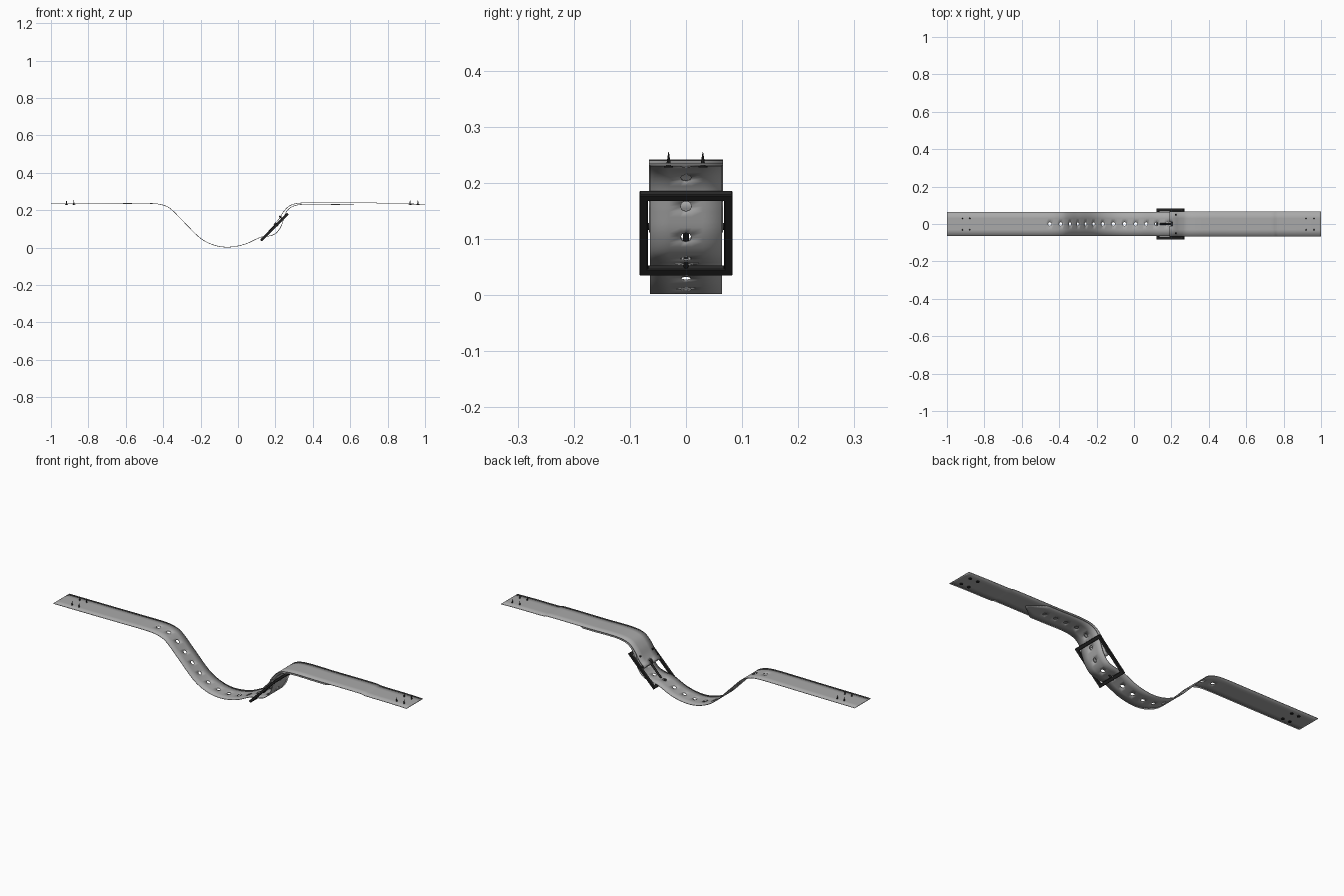
import bpy, bmesh, math
from mathutils import Vector, Matrix

if "Cube" in bpy.data.objects:
    bpy.data.objects.remove(bpy.data.objects["Cube"])


def material(name, value):
    m = bpy.data.materials.new(name)
    m.use_nodes = True
    colour = (value, value, value, 1)
    m.diffuse_color = colour
    m.node_tree.nodes["Principled BSDF"].inputs["Base Color"].default_value = colour
    return m


GREY = material("grey strap", 0.4)
DARK = material("dark metal", 0.02)


def finish(bm, name, mat, smooth=True):
    bmesh.ops.recalc_face_normals(bm, faces=bm.faces)
    me = bpy.data.meshes.new(name)
    bm.to_mesh(me)
    bm.free()
    me.materials.append(mat)
    ob = bpy.data.objects.new(name, me)
    bpy.context.collection.objects.link(ob)
    if smooth:
        bpy.ops.object.select_all(action='DESELECT')
        ob.select_set(True)
        bpy.context.view_layer.objects.active = ob
        bpy.ops.object.shade_smooth_by_angle(angle=math.radians(35))
    return ob


def smooth_path(points):
    """Chord-length cubic through the points, with cumulative length."""
    p = [Vector(q) for q in points]
    tan = []
    for i in range(len(p)):
        a, b = p[max(i - 1, 0)], p[min(i + 1, len(p) - 1)]
        tan.append((b - a).normalized())
    out = []
    for i in range(len(p) - 1):
        h = (p[i + 1] - p[i]).length
        for k in range(24):
            t = k / 24
            out.append((2*t**3 - 3*t*t + 1) * p[i] + (t**3 - 2*t*t + t) * h * tan[i]
                       + (3*t*t - 2*t**3) * p[i + 1] + (t**3 - t*t) * h * tan[i + 1])
    out.append(p[-1])
    dist = [0.0]
    for a, b in zip(out, out[1:]):
        dist.append(dist[-1] + (b - a).length)
    return out, dist


def at_length(path, s):
    pts, dist = path
    for i in range(len(pts) - 1):
        if s <= dist[i + 1]:
            return pts[i].lerp(pts[i + 1], (s - dist[i]) / (dist[i + 1] - dist[i]))
    return pts[-1]


def strap(name, points, half_width, holes=(), slot=None, tip=0.0):
    """Flat grid with punched holes, then bent along the path."""
    path = smooth_path(points)
    total = path[1][-1]
    step = 0.01
    n = int(total / step)
    rows = [-half_width, -0.03, -0.01, 0, 0.01, 0.03, half_width]
    bm = bmesh.new()
    grid = []
    for i in range(n + 1):
        s = total if i == n else i * step
        taper = min(1, (total - s) / tip + 0.04) if tip else 1
        grid.append([bm.verts.new((s, y * taper, 0)) for y in rows])
    for a, b in zip(grid, grid[1:]):
        for j in range(len(rows) - 1):
            bm.faces.new((a[j], b[j], b[j + 1], a[j + 1]))
    # octagonal punched holes
    centres = []
    for h in holes:
        i = round(h / step)
        if 1 < i < n - 1:
            centre = grid[i][3]
            for di in (-1, 1):
                for j in (2, 4):
                    v = grid[i + di][j]
                    v.co = centre.co + (v.co - centre.co) * 0.707
            centres.append(centre)
    bmesh.ops.delete(bm, geom=centres, context='VERTS')
    # slot for the prong
    if slot:
        cut = [f for f in bm.faces if abs(f.calc_center_median().y) < 0.01
               and slot[0] < f.calc_center_median().x < slot[1]]
        bmesh.ops.delete(bm, geom=cut, context='FACES')
    for v in bm.verts:
        q = at_length(path, v.co.x)
        v.co = (q.x, v.co.y, q.y)
    ob = finish(bm, name, GREY)
    mod = ob.modifiers.new("thickness", 'SOLIDIFY')
    mod.thickness = 0.003
    mod.offset = 0
    return path


def rod(name, a, b, r1, r2, sides=12):
    a, b = Vector(a), Vector(b)
    bm = bmesh.new()
    bmesh.ops.create_cone(bm, cap_ends=True, segments=sides, radius1=r1, radius2=r2,
                          depth=(b - a).length)
    turn = (b - a).to_track_quat('Z', 'Y').to_matrix().to_4x4()
    bmesh.ops.transform(bm, verts=bm.verts, matrix=Matrix.Translation((a + b) / 2) @ turn)
    return finish(bm, name, DARK)


# Punched strap: hangs low, weaves through the buckle, ends in a pointed tail
strap("punched_strap",
      [(-1, .234), (-.75, .235), (-.6, .236), (-.46, .236), (-.41, .23), (-.366, .212),
       (-.297, .145), (-.2, .05), (-.126, .013), (-.05, .003), (.035, .018), (.12, .055),
       (.165, .062), (.2, .075), (.228, .11), (.243, .15), (.257, .189), (.287, .218),
       (.34, .231), (.48, .231), (.62, .230)],
      0.064, holes=[0.55 + 0.06 * k for k in range(20)], tip=0.08)

# Buckle strap: runs down to the centre bar and folds back under it
fold = [(1, .232), (.9, .234), (.76, .235), (.745, .239), (.5, .239), (.34, .239),
        (.28, .226), (.245, .194), (.222, .157), (.205, .136), (.194, .129), (.193, .118),
        (.204, .113), (.214, .119), (.224, .14), (.235, .167)]
bend = sum((Vector(a) - Vector(b)).length for a, b in zip(fold[:11], fold[1:11]))
strap("buckle_strap", fold, 0.066, slot=(bend - 0.015, bend + 0.035))

# Buckle frame: rectangular ring tilted 45 degrees
bm = bmesh.new()
outer, inner = (0.102, 0.083), (0.086, 0.068)
corners = [(-1, -1), (1, -1), (1, 1), (-1, 1)]
rings = [[bm.verts.new((sx * size[0], sy * size[1], z)) for sx, sy in corners]
         for size, z in ((outer, -.006), (outer, .006), (inner, .006), (inner, -.006))]
for a, b in zip(rings, rings[1:] + rings[:1]):
    for i in range(4):
        j = (i + 1) % 4
        bm.faces.new((a[i], a[j], b[j], b[i]))
tilt = Matrix.Translation((.195, 0, .11)) @ Matrix.Rotation(math.radians(-45), 4, 'Y')
bmesh.ops.transform(bm, verts=bm.verts, matrix=tilt)
frame = finish(bm, "buckle_frame", DARK, smooth=False)
bevel = frame.modifiers.new("soft edges", 'BEVEL')
bevel.width = 0.0015
bevel.segments = 1

# Centre bar and prong
rod("centre_bar", (.204, -.076, .122), (.204, .076, .122), .006, .006)
rod("prong_collar", (.204, -.009, .122), (.204, .009, .122), .010, .010)
rod("prong", (.2, 0, .12), (.121, 0, .038), .006, .004)

# Rivets holding the fold
for side, y in (("right", -.05), ("left", .05)):
    rod("fold_rivet_" + side, (.232, y, .161), (.220, y, .168), .005, .004)

# Tacks through both strap ends: head below, point above
for x in (-.917, -.878, .92, .962):
    for y in (-.031, .03):
        rod("tack_head", (x, y, .227), (x, y, .2295), .008, .008)
        rod("tack_point", (x, y, .2295), (x, y, .255), .0045, .0005, 8)
